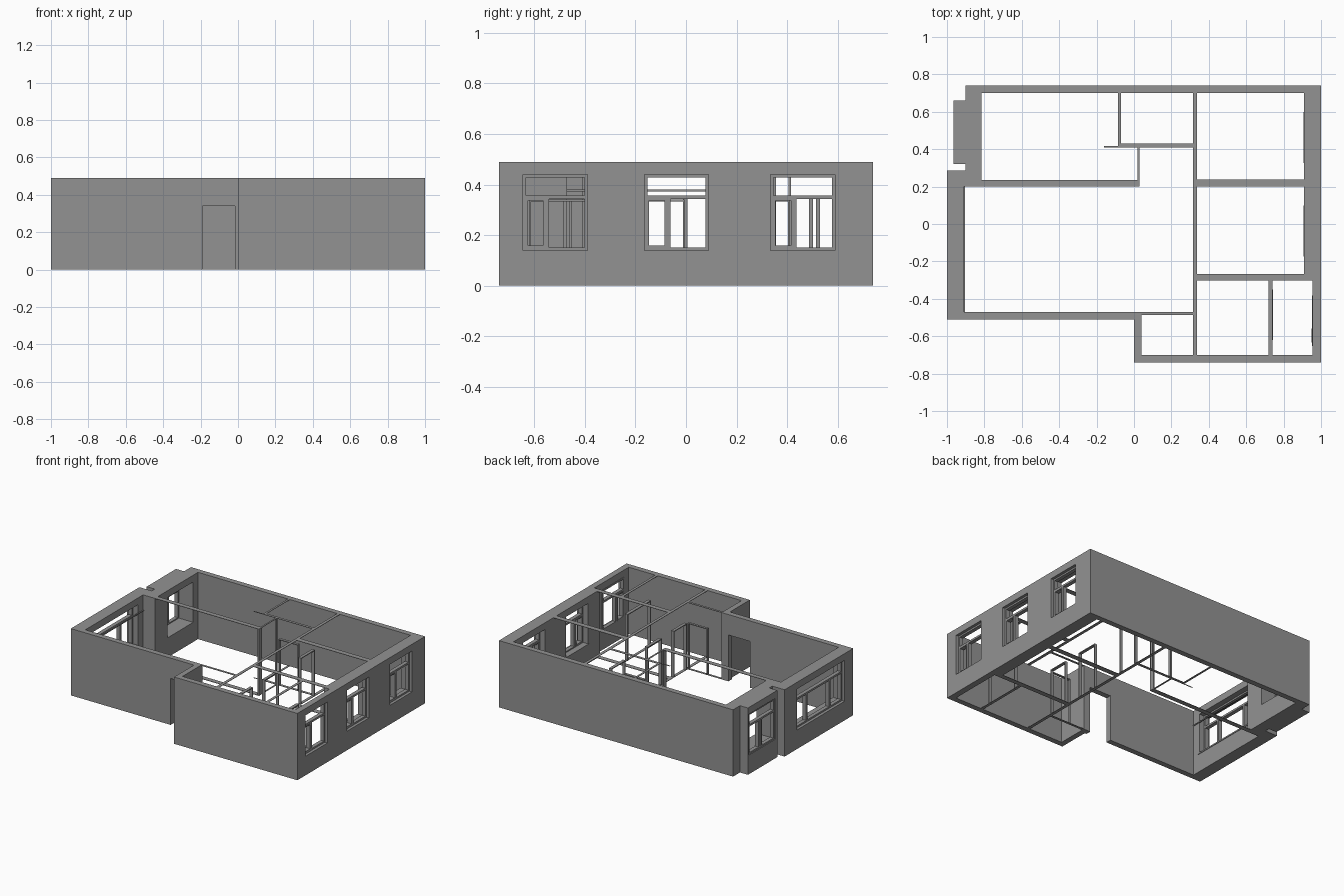
import bpy, bmesh

H = 0.49       # wall height
DOOR = 0.34    # door head height
T = 0.006      # lining thickness

old = bpy.data.objects.get("Cube")
if old:
    bpy.data.objects.remove(old, do_unlink=True)

grey = bpy.data.materials.new("plain_grey")
grey.use_nodes = True
grey.diffuse_color = (0.29, 0.29, 0.29, 1)
grey.node_tree.nodes["Principled BSDF"].inputs["Base Color"].default_value = (0.29, 0.29, 0.29, 1)


def finish(name, bm):
    bmesh.ops.recalc_face_normals(bm, faces=bm.faces)
    mesh = bpy.data.meshes.new(name)
    bm.to_mesh(mesh)
    bm.free()
    mesh.materials.append(grey)
    ob = bpy.data.objects.new(name, mesh)
    bpy.context.scene.collection.objects.link(ob)
    return ob


def prism(name, outline, z0, z1):
    """Extrude a plan outline between two heights."""
    bm = bmesh.new()
    face = bm.faces.new([bm.verts.new((x, y, z0)) for x, y in outline])
    top = bmesh.ops.extrude_face_region(bm, geom=[face])["geom"]
    bmesh.ops.translate(bm, vec=(0, 0, z1 - z0),
                        verts=[v for v in top if isinstance(v, bmesh.types.BMVert)])
    return finish(name, bm)


def box(name, x0, x1, y0, y1, z0, z1):
    return prism(name, [(x0, y0), (x1, y0), (x1, y1), (x0, y1)], z0, z1)


def cut(target, cutter):
    cutter.hide_render = True
    cutter.hide_viewport = True
    cutter.display_type = 'WIRE'
    mod = target.modifiers.new(cutter.name, 'BOOLEAN')
    mod.operation = 'DIFFERENCE'
    mod.solver = 'EXACT'
    mod.object = cutter


# Outer shell: stepped plan with a projecting bay, hollowed by the room outline
shell = prism("outer_walls", [
    (-1, -.51), (0, -.51), (0, -.74), (1, -.74), (1, .74), (-.9, .74),
    (-.9, .66), (-.965, .66), (-.965, .32), (-.9, .32), (-.9, .285), (-1, .285)], 0, H)
cut(shell, prism("room_cutter", [
    (-.91, -.47), (.04, -.47), (.04, -.7), (.955, -.7), (.955, -.3), (.91, -.3),
    (.91, .7), (-.815, .7), (-.815, .2), (-.91, .2)], -.1, H + .1))
cut(shell, box("entrance_cutter", -.19, -.015, -.6, -.4, -.1, DOOR))


def ring(name, x, depth, y0, y1, z0, z1, w):
    """Rectangular frame facing sideways."""
    a, b = x - depth, x + depth
    box(name + "_bottom", a, b, y0, y1, z0, z0 + w)
    box(name + "_top", a, b, y0, y1, z1 - w, z1)
    box(name + "_side_a", a, b, y0, y0 + w, z0 + w, z1 - w)
    box(name + "_side_b", a, b, y1 - w, y1, z0 + w, z1 - w)


def window(name, x0, x1, y0, y1, frame_x, mullions, inside, z0=.14, z1=.44, transom=.35):
    """Opening through the wall, frame with bars, and an inner sill."""
    cut(shell, box(name + "_cutter", x0, x1, y0, y1, z0, z1))
    ring(name + "_frame", frame_x, .014, y0, y1, z0, z1, .012)
    a, b = frame_x - .014, frame_x + .014
    box(name + "_transom", a, b, y0 + .012, y1 - .012, transom - .007, transom + .007)
    for m in mullions:
        box(name + "_mullion", a, b, m - .008, m + .008, z0 + .012, transom - .007)
    s = sorted((inside, frame_x))
    box(name + "_sill", s[0], s[1], y0 - .008, y1 + .008, z0 - .006, z0 + .004)


# Three matching windows on the right wall, each with a narrow opening sash
for y, inner in [(-.645, .951), (-.165, .906), (.335, .906)]:
    window("right_window", .85, 1.1, y, y + .255, .965, [y + .095], inner)
    ring("right_window_sash", .965, .017, y + .012, y + .087, .152, .343, .007)

# Wide living room window with its rail, and the bay window
window("wide_window", -1.1, -.85, -.41, .14, -.965, [-.268, -.003], -.906)
box("curtain_rail", -.912, -.904, -.47, .2, .373, .38)
window("bay_window", -1.1, -.75, .345, .645, -.945, [.495, .522], -.815)

# Partitions: open-sided walls, drawn by their top and bottom bands
partitions = [
    (-.815, .03, .2, .235), (.018, .03, .235, .415), (-.16, .315, .41, .416),
    (-.07, .315, .416, .43), (-.085, -.07, .416, .7), (.315, .337, -.7, .7),
    (.337, .91, .2, .238), (.337, .955, -.303, -.268), (.72, .74, -.7, -.303),
    (.04, .315, -.487, -.47)]
for x0, x1, y0, y1 in partitions:
    box("partition_top", x0, x1, y0, y1, H - .003, H)
    box("partition_base", x0, x1, y0, y1, 0, .003)

# Free ends of the partitions
box("partition_end_front", .018, .03, .2, .235, 0, H)
box("partition_end_back", .018, .03, .405, .415, 0, H)


# Door linings: two jambs and a head
def lining_across_y(name, x0, x1, y0, y1):
    box(name + "_jamb_a", x0, x1, y0, y0 + T, 0, DOOR)
    box(name + "_jamb_b", x0, x1, y1 - T, y1, 0, DOOR)
    box(name + "_head", x0, x1, y0, y1, DOOR - T, DOOR)


def lining_across_x(name, x0, x1, y0, y1):
    box(name + "_jamb_a", x0, x0 + T, y0, y1, 0, DOOR)
    box(name + "_jamb_b", x1 - T, x1, y0, y1, 0, DOOR)
    box(name + "_head", x0, x1, y0, y1, DOOR - T, DOOR)


lining_across_y("back_bedroom_door", .315, .337, .25, .41)
lining_across_y("middle_bedroom_door", .315, .337, -.17, -.005)
lining_across_y("kitchen_door", .315, .337, -.46, -.31)
lining_across_y("balcony_door", .718, .742, -.62, -.35)
lining_across_x("store_door", .155, .315, -.487, -.47)
lining_across_x("bathroom_door", .04, .2, .41, .43)
